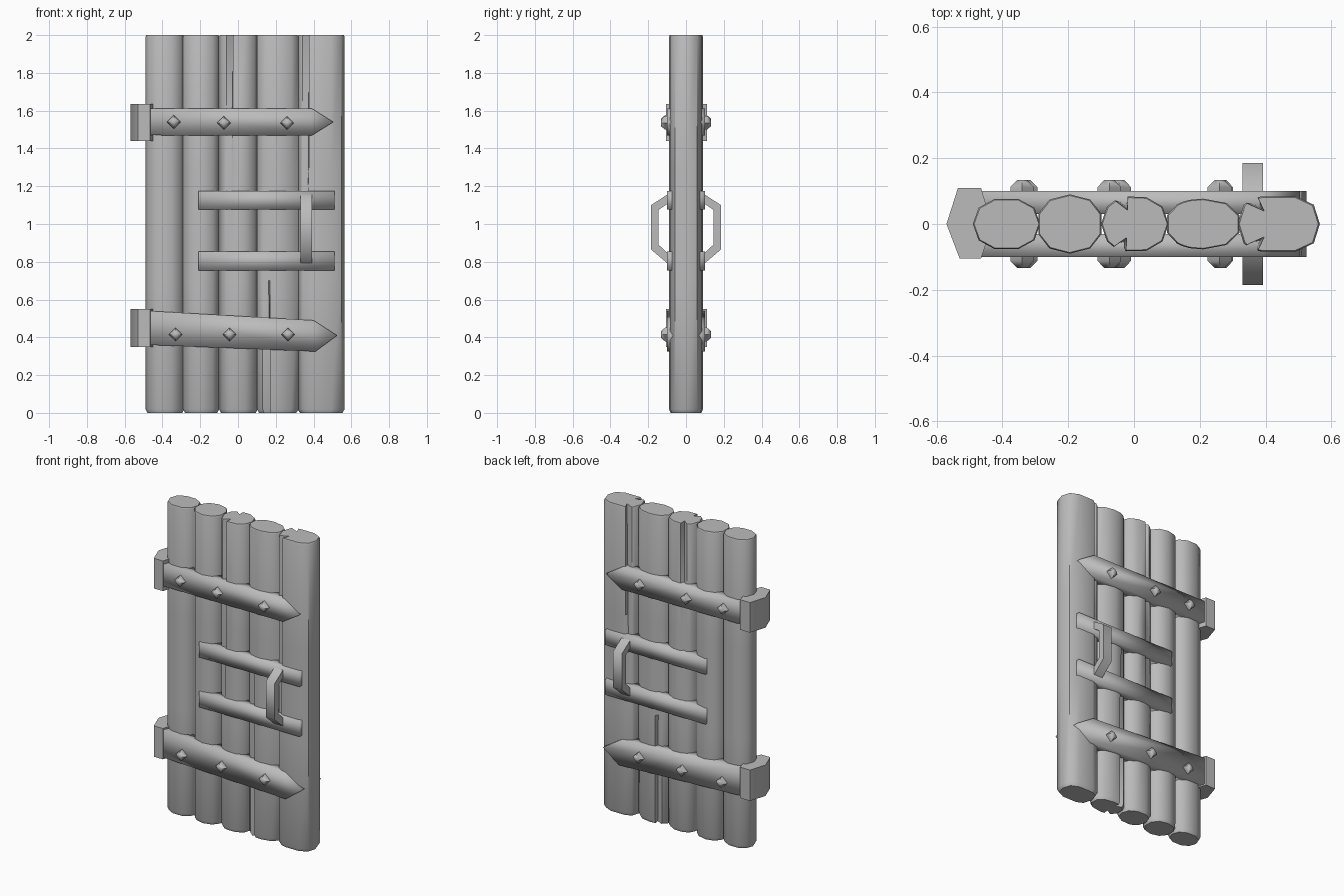
import bpy, bmesh, math
from mathutils import Vector

cube = bpy.data.objects.get("Cube")
if cube:
    bpy.data.objects.remove(cube, do_unlink=True)

grey = bpy.data.materials.new("plain grey")
grey.use_nodes = True
colour = (0.5, 0.5, 0.5, 1)
grey.diffuse_color = colour
grey.node_tree.nodes["Principled BSDF"].inputs["Base Color"].default_value = colour


def add_object(name, bm, angle):
    """Turn a bmesh into a smooth shaded grey object."""
    bmesh.ops.recalc_face_normals(bm, faces=bm.faces)
    mesh = bpy.data.meshes.new(name)
    bm.to_mesh(mesh)
    bm.free()
    mesh.materials.append(grey)
    obj = bpy.data.objects.new(name, mesh)
    bpy.context.collection.objects.link(obj)
    bpy.ops.object.select_all(action='DESELECT')
    obj.select_set(True)
    bpy.context.view_layer.objects.active = obj
    bpy.ops.object.shade_smooth_by_angle(angle=math.radians(angle))
    return obj


def loft(name, rings, angle):
    """Skin a list of equal sized rings and cap both ends."""
    bm = bmesh.new()
    loops = [[bm.verts.new(p) for p in ring] for ring in rings]
    for a, b in zip(loops, loops[1:]):
        for i in range(len(a)):
            j = (i + 1) % len(a)
            bm.faces.new((a[i], a[j], b[j], b[i]))
    bm.faces.new(loops[0])
    bm.faces.new(loops[-1])
    return add_object(name, bm, angle)


def log(name, left, right, depth, turn=0, cracks=(), crack_top=True, power=0.9):
    """Upright faceted log; cracks are angles where a notch fades along the height."""
    cx, rx = (left + right) / 2, (right - left) / 2
    plain = [(math.radians(a + turn), 0) for a in range(0, 360, 36)]
    cuts = [math.radians(c) for c in cracks]
    angles = [p for p in plain if all(abs(p[0] - c) > 0.25 for c in cuts)]
    for c in cuts:
        angles += [(c - 0.2, 0), (c, 1), (c + 0.2, 0)]
    angles.sort()
    rings = []
    for z, scale in ((0, 0.9), (0.02, 1), (0.7, 1), (1.3, 1), (1.99, 1), (2, 0.96)):
        fade = max(0, (z - 0.7) / 1.3 if crack_top else 1 - z / 1.3)
        ring = []
        for a, notch in angles:
            r = scale * (1 - 0.45 * fade * notch)
            c, s = math.cos(a), math.sin(a)
            ring.append((cx + rx * r * math.copysign(abs(c) ** power, c),
                         depth * r * math.copysign(abs(s) ** power, s), z))
        rings.append(ring)
    return loft(name, rings, 45)


def plate(name, outline, side, inner=0.03, outer=0.1):
    """Flat bar sunk into the logs, its x-z outline pushed outwards on one side."""
    return loft(name, [[(x, side * y, z) for x, z in outline] for y in (inner, outer)], 100)


# Logs
log("log_1", -0.49, -0.285, 0.08)
log("log_2", -0.295, -0.095, 0.09, 18)
log("log_3", -0.10, 0.105, 0.085, 0, (112, 245))
log("log_4", 0.095, 0.325, 0.077, 18, (120, 240), False)
log("log_5", 0.315, 0.565, 0.087, 0, (126, 234), True, 0.75)

# Hinge knuckles wrapping the edge of the door
knuckle = ((-0.57, 0), (-0.535, 0.11), (-0.465, 0.11), (-0.45, 0.06),
           (-0.45, -0.06), (-0.465, -0.105), (-0.53, -0.105))
for label, low, high in (("upper", 1.44, 1.635), ("lower", 0.35, 0.55)):
    loft(label + "_hinge_knuckle", [[(x, y, z) for x, y in knuckle] for z in (low, high)], 50)

upper_strap = ((-0.47, 1.47), (0.39, 1.468), (0.505, 1.54), (0.39, 1.612), (-0.47, 1.612))
lower_strap = ((-0.47, 0.36), (0.41, 0.325), (0.525, 0.41), (0.40, 0.49), (-0.47, 0.54))
rivets = ((-0.34, 1.54), (-0.075, 1.535), (0.26, 1.535),
          (-0.33, 0.415), (-0.045, 0.415), (0.265, 0.415))


def rivet(name, x, z, side):
    """Four sided stud with a tapered head."""
    rings = []
    for y, r in ((0.09, 0.036), (0.112, 0.036), (0.133, 0.016)):
        rings.append([(x + r * math.cos(a), side * y, z + r * math.sin(a))
                      for a in (k * math.pi / 2 for k in range(4))])
    loft(name, rings, 60)


def handle(name, side):
    """Bent pull handle with a rectangular section."""
    outer = ((0.085, 1.165), (0.185, 1.10), (0.185, 0.865), (0.085, 0.78))
    inner = ((0.085, 1.115), (0.145, 1.075), (0.145, 0.89), (0.085, 0.835))
    rings = []
    for (yo, zo), (yi, zi) in zip(outer, inner):
        rings.append([(0.33, side * yo, zo), (0.392, side * yo, zo),
                      (0.392, side * yi, zi), (0.33, side * yi, zi)])
    loft(name, rings, 60)


# Ironwork repeated on the front and back
for label, side in (("front", -1), ("back", 1)):
    plate(label + "_upper_strap", upper_strap, side)
    plate(label + "_lower_strap", lower_strap, side)
    for part, low, high in (("upper", 1.078, 1.175), ("lower", 0.755, 0.855)):
        plate(f"{label}_{part}_bar",
              ((-0.21, low), (0.51, low), (0.51, high), (-0.21, high)), side)
    for i, (x, z) in enumerate(rivets):
        rivet(f"{label}_rivet_{i + 1}", x, z, side)
    handle(label + "_handle", side)
